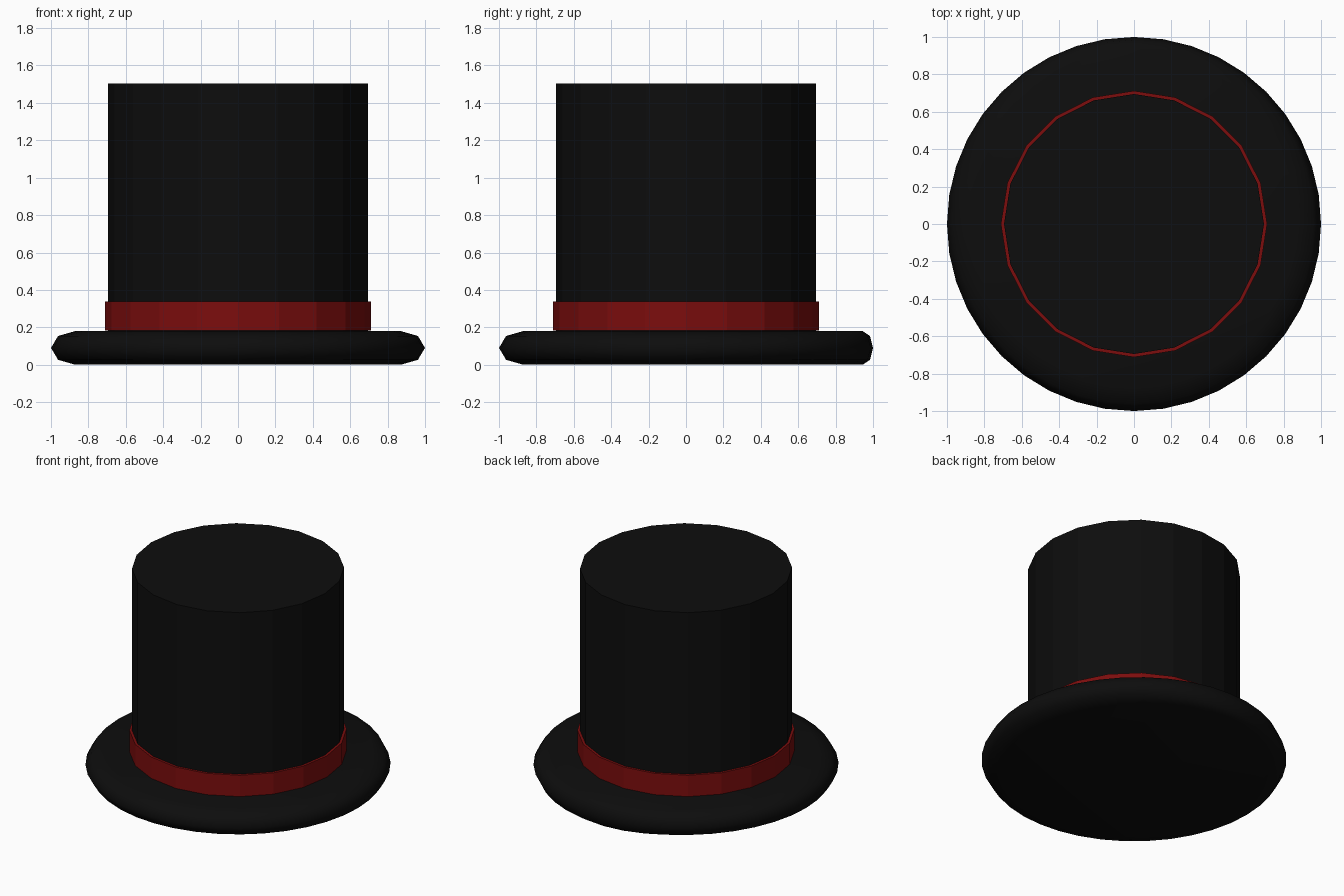
import bpy, bmesh, math

if "Cube" in bpy.data.objects:
    bpy.data.objects.remove(bpy.data.objects["Cube"])


def material(name, color):
    m = bpy.data.materials.new(name)
    m.diffuse_color = color
    m.use_nodes = True
    m.node_tree.nodes["Principled BSDF"].inputs["Base Color"].default_value = m.diffuse_color
    return m


black = material("black_felt", (0.004, 0.004, 0.004, 1))
red = material("red_ribbon", (0.2, 0.004, 0.004, 1))


def add_object(name, bm, mat, smooth=False):
    bmesh.ops.recalc_face_normals(bm, faces=bm.faces)
    for f in bm.faces:
        f.smooth = smooth
    mesh = bpy.data.meshes.new(name)
    bm.to_mesh(mesh)
    bm.free()
    mesh.materials.append(mat)
    obj = bpy.data.objects.new(name, mesh)
    bpy.context.collection.objects.link(obj)
    return obj


def lathe(name, profile, sides, mat, closed=False, smooth=False):
    """Spin profile(angle) -> [(radius, z), ...]; cap the ends or close it into a tube."""
    bm = bmesh.new()
    cols = []
    for i in range(sides):
        a = math.tau * i / sides
        cols.append([bm.verts.new((r * math.cos(a), r * math.sin(a), z))
                     for r, z in profile(a)])
    n = len(cols[0])
    for i in range(sides):
        p, q = cols[i], cols[(i + 1) % sides]
        for j in range(n if closed else n - 1):
            k = (j + 1) % n
            bm.faces.new((p[j], q[j], q[k], p[k]))
    if not closed:
        for end in (0, -1):
            bm.faces.new([c[end] for c in cols])
    return add_object(name, bm, mat, smooth)


# Brim: flat disc with a rounded rim, which is tighter at the back
def brim_profile(a):
    w = 0.13 - 0.075 * max(0.0, math.sin(a)) ** 4
    return [(1 - w + w * math.cos(t), 0.09 + 0.09 * math.sin(t))
            for t in (math.pi * k / 4 for k in range(-2, 3))]


lathe("brim", brim_profile, 40, black, smooth=True)

# Crown: 20-sided cylinder
lathe("crown", lambda a: [(0.695, 0.1), (0.695, 1.505)], 20, black)

# Ribbon band around the foot of the crown
lathe("band", lambda a: [(0.69, 0.183), (0.712, 0.183), (0.712, 0.337), (0.69, 0.337)],
      20, red, closed=True)
